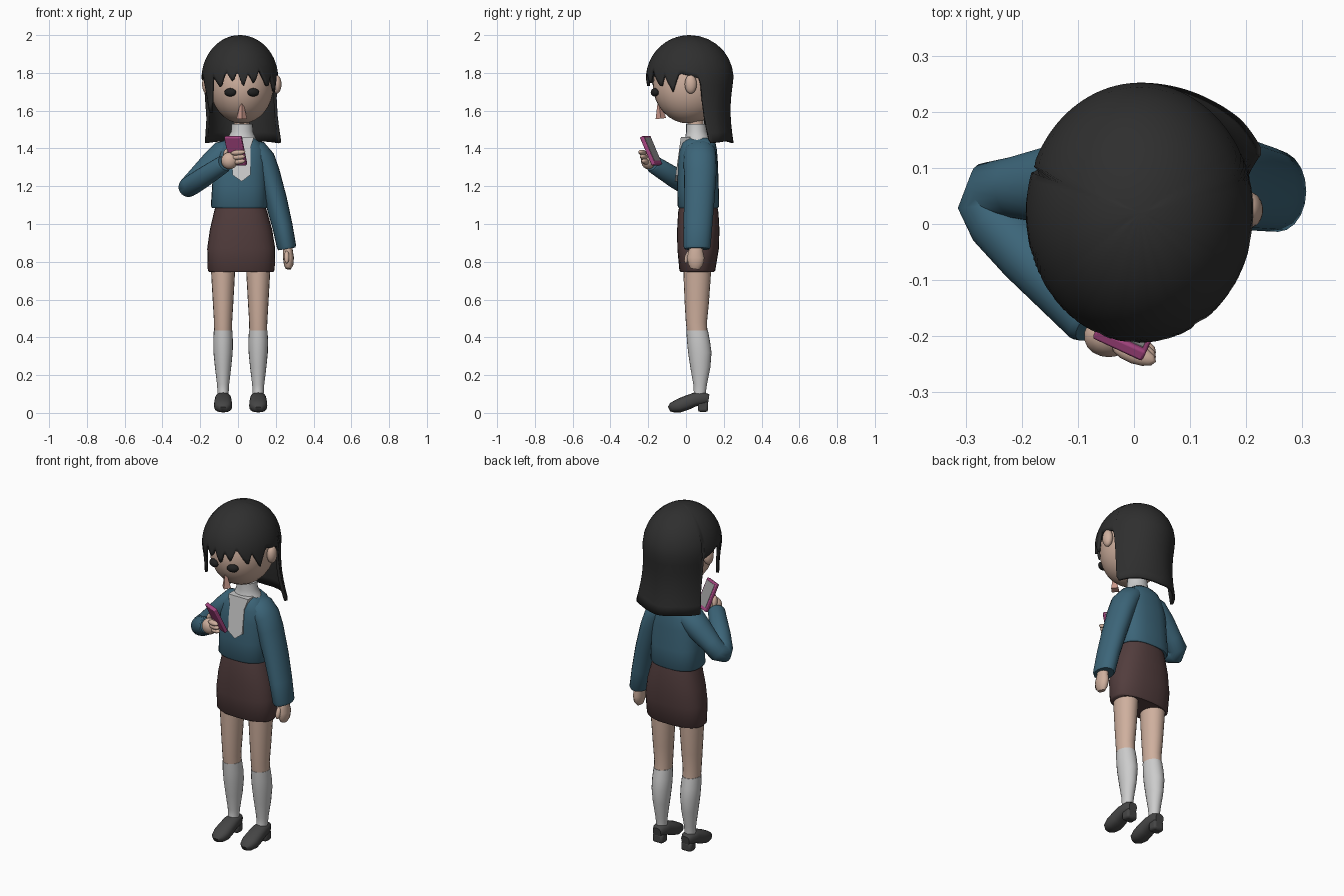
import bpy, bmesh, math
from mathutils import Vector


def mat(name, rgb):
    m = bpy.data.materials.new(name)
    m.diffuse_color = (*rgb, 1)
    return m


SKIN = mat("skin", (0.62, 0.43, 0.34))
HAIR = mat("hair", (0.028, 0.028, 0.028))
BLUE = mat("jacket_blue", (0.045, 0.13, 0.19))
BROWN = mat("skirt_brown", (0.085, 0.047, 0.047))
WHITE = mat("white_cloth", (0.68, 0.68, 0.68))
DARK = mat("shoe_dark", (0.06, 0.06, 0.06))
BLACK = mat("eye_black", (0.015, 0.015, 0.015))
PINK = mat("phone_pink", (0.38, 0.06, 0.22))
GREY = mat("screen_grey", (0.3, 0.3, 0.3))
NOSE = mat("nose_pink", (0.62, 0.33, 0.27))


def finish(ob, m, angle=50):
    ob.data.materials.append(m)
    bpy.ops.object.select_all(action='DESELECT')
    ob.select_set(True)
    bpy.context.view_layer.objects.active = ob
    bpy.ops.object.shade_smooth_by_angle(angle=math.radians(angle))
    return ob


def from_bm(name, bm, m, angle=50):
    bmesh.ops.recalc_face_normals(bm, faces=bm.faces)
    me = bpy.data.meshes.new(name)
    bm.to_mesh(me)
    bm.free()
    ob = bpy.data.objects.new(name, me)
    bpy.context.collection.objects.link(ob)
    return finish(ob, m, angle)


def loft(name, m, rings, n=20, p=2.0, flat=False):
    """Skin superellipse rings (x, y, z, a, b) along a path."""
    bm = bmesh.new()
    pts = [Vector(r[:3]) for r in rings]
    u, loops = Vector((1, 0, 0)), []
    for i, r in enumerate(rings):
        t = (pts[min(i + 1, len(pts) - 1)] - pts[max(i - 1, 0)]).normalized()
        if flat:
            t = Vector((0, 0, 1))
        u = (u - u.dot(t) * t).normalized()
        v = t.cross(u)
        loop = []
        for k in range(n):
            c, s = math.cos(2 * math.pi * k / n), math.sin(2 * math.pi * k / n)
            e = 2 / p
            loop.append(bm.verts.new(pts[i] + u * r[3] * math.copysign(abs(c) ** e, c)
                                     + v * r[4] * math.copysign(abs(s) ** e, s)))
        loops.append(loop)
    for a, b in zip(loops, loops[1:]):
        for k in range(n):
            bm.faces.new((a[k], a[(k + 1) % n], b[(k + 1) % n], b[k]))
    bm.faces.new(loops[0])
    bm.faces.new(loops[-1])
    return from_bm(name, bm, m)


def ball(name, m, loc, size, rot=(0, 0, 0), seg=24):
    bpy.ops.mesh.primitive_uv_sphere_add(segments=seg, ring_count=seg // 2, location=loc, rotation=rot)
    ob = bpy.context.object
    ob.name, ob.scale = name, size
    return finish(ob, m)


def box(name, m, loc, size, rot=(0, 0, 0), bevel=0.004):
    bpy.ops.mesh.primitive_cube_add(size=1, location=loc, rotation=rot)
    ob = bpy.context.object
    ob.name, ob.scale = name, size
    bpy.ops.object.transform_apply(location=False, rotation=False)
    b = ob.modifiers.new("bevel", 'BEVEL')
    b.width, b.segments = bevel, 2
    return finish(ob, m)


# Head, ears, eyes, nose
ball("head", SKIN, (0.02, 0.015, 1.735), (0.17, 0.19, 0.203), seg=32)
for s, side in ((-1, "left"), (1, "right")):
    ball(side + "_ear", SKIN, (0.02 + s * 0.185, 0.025, 1.74), (0.025, 0.032, 0.05))
    ball(side + "_eye", BLACK, (0.02 + s * 0.061, -0.165, 1.697), (0.032, 0.02, 0.022), (0, 0, s * 0.35))
bpy.ops.mesh.primitive_cone_add(vertices=4, radius1=0.028, radius2=0, depth=0.115,
                                location=(0.02, -0.14, 1.615), rotation=(0.12, 0, 0))
bpy.context.object.name = "nose"
finish(bpy.context.object, NOSE, 20)

# Hair: dome whose hem height follows the angle around the head (0 = front)
HEM = [(-180, 1.43), (-150, 1.44), (-113, 1.43), (-108, 1.75), (-80, 1.79), (-72, 1.76), (-58, 1.57),
       (-46, 1.79), (-32, 1.72), (-22, 1.81), (-11, 1.75), (-4, 1.81), (5, 1.72), (13, 1.80),
       (22, 1.74), (31, 1.82), (47, 1.72), (54, 1.79), (66, 1.70), (76, 1.80), (104, 1.77),
       (110, 1.60), (118, 1.43), (150, 1.44), (180, 1.43)]


def hem(a):
    for (a0, z0), (a1, z1) in zip(HEM, HEM[1:]):
        if a0 <= a <= a1:
            return z0 + (z1 - z0) * (a - a0) / (a1 - a0)


bm = bmesh.new()
COLS, ROWS, CZ, RZ = 120, 14, 1.77, 0.23
top = bm.verts.new((0.012, 0.02, CZ + RZ))
cols = []
for k in range(COLS):
    deg = -180 + 360 * k / COLS
    a, zb = math.radians(deg), hem(deg)
    tmax = math.acos((zb - CZ) / RZ) if zb > CZ else math.pi / 2 + (CZ - zb) / RZ
    col = []
    for i in range(1, ROWS + 1):
        t = tmax * i / ROWS
        d = max(0, t - math.pi / 2) * RZ
        r = math.sin(min(t, math.pi / 2)) * (1 - 0.07 * math.sin(math.pi * min(d / 0.34, 1)))
        x = 0.01 + 0.203 * r * math.sin(a)
        if x > 0:
            x += 0.12 * d * min(1, x / 0.15)
        z = CZ + RZ * math.cos(t) if d == 0 else CZ - d
        col.append(bm.verts.new((x, 0.02 - 0.232 * r * math.cos(a), z)))
    cols.append(col)
for k in range(COLS):
    a, b = cols[k], cols[(k + 1) % COLS]
    bm.faces.new((top, a[0], b[0]))
    for i in range(ROWS - 1):
        bm.faces.new((a[i], a[i + 1], b[i + 1], b[i]))
hair = from_bm("hair", bm, HAIR)
sol = hair.modifiers.new("thickness", 'SOLIDIFY')
sol.thickness, sol.offset = 0.015, -1

# Neck, collar and pointed bib
loft("neck", SKIN, [(0.02, 0.055, 1.45, 0.04, 0.04), (0.02, 0.05, 1.6, 0.04, 0.04)])
loft("collar", WHITE, [(0.02, 0.06, 1.41, 0.1, 0.085), (0.02, 0.06, 1.46, 0.072, 0.064),
                       (0.022, 0.055, 1.49, 0.058, 0.054), (0.022, 0.053, 1.53, 0.056, 0.052)], flat=True)
bm = bmesh.new()
outline = [(-0.045, 1.46), (0.085, 1.46), (0.065, 1.4), (0.065, 1.26), (0.02, 1.225), (-0.03, 1.26), (-0.03, 1.4)]
face = bm.faces.new([bm.verts.new((x, -0.06 + (z - 1.225) * 0.14, z)) for x, z in outline])
ext = bmesh.ops.extrude_face_region(bm, geom=[face])
bmesh.ops.translate(bm, vec=(0, 0.05, 0), verts=[v for v in ext["geom"] if isinstance(v, bmesh.types.BMVert)])
from_bm("bib", bm, WHITE, 30)

# Jacket body and sleeves
loft("jacket", BLUE, [(0.006, 0.066, 1.085, 0.143, 0.104), (0.006, 0.066, 1.095, 0.15, 0.11),
                      (0.008, 0.063, 1.2, 0.145, 0.11), (0.012, 0.062, 1.32, 0.142, 0.107),
                      (0.018, 0.064, 1.39, 0.128, 0.1), (0.02, 0.066, 1.43, 0.1, 0.09),
                      (0.02, 0.066, 1.455, 0.068, 0.07)], n=28, p=2.6, flat=True)
loft("hanging_sleeve", BLUE, [(0.05, 0.072, 1.41, 0.045, 0.07), (0.095, 0.072, 1.385, 0.064, 0.085),
                              (0.13, 0.074, 1.34, 0.068, 0.088), (0.158, 0.075, 1.27, 0.064, 0.086),
                              (0.2, 0.07, 1.13, 0.059, 0.081), (0.235, 0.063, 0.99, 0.054, 0.076),
                              (0.257, 0.058, 0.88, 0.051, 0.072), (0.259, 0.058, 0.868, 0.045, 0.066)])
loft("raised_sleeve", BLUE, [(-0.02, 0.07, 1.405, 0.05, 0.07), (-0.075, 0.07, 1.375, 0.07, 0.08),
                             (-0.14, 0.07, 1.315, 0.066, 0.072), (-0.21, 0.065, 1.25, 0.056, 0.056),
                             (-0.252, 0.06, 1.207, 0.053, 0.053), (-0.262, 0.035, 1.196, 0.053, 0.053),
                             (-0.245, 0.005, 1.206, 0.054, 0.054), (-0.19, -0.055, 1.242, 0.054, 0.054),
                             (-0.08, -0.17, 1.315, 0.047, 0.047), (-0.073, -0.177, 1.32, 0.04, 0.04)])

# Skirt
loft("skirt", BROWN, [(0.017, 0.06, 0.745, 0.168, 0.088), (0.017, 0.06, 0.755, 0.177, 0.095),
                      (0.017, 0.064, 0.87, 0.18, 0.11), (0.016, 0.065, 0.97, 0.165, 0.112),
                      (0.014, 0.065, 1.06, 0.142, 0.107), (0.012, 0.065, 1.1, 0.13, 0.1)], n=28, p=2.4, flat=True)

# Legs, socks and shoes
for s, side in ((-1, "left"), (1, "right")):
    x = 0.014 + s * 0.093
    loft(side + "_leg", SKIN, [(x, 0.06, 0.85, 0.068, 0.075), (x, 0.059, 0.72, 0.062, 0.072),
                               (x, 0.057, 0.58, 0.054, 0.064), (x, 0.055, 0.48, 0.048, 0.056),
                               (x, 0.06, 0.42, 0.047, 0.054)], flat=True)
    loft(side + "_sock", WHITE, [(x, 0.059, 0.437, 0.049, 0.057), (x, 0.066, 0.38, 0.052, 0.061),
                                 (x, 0.073, 0.32, 0.051, 0.062), (x, 0.076, 0.24, 0.043, 0.053),
                                 (x, 0.075, 0.15, 0.032, 0.036), (x, 0.073, 0.1, 0.029, 0.031),
                                 (x, 0.065, 0.06, 0.03, 0.04)], flat=True)
    loft(side + "_shoe", DARK, [(x, -0.09, 0.02, 0.018, 0.014), (x, -0.075, 0.028, 0.038, 0.026),
                                (x, -0.04, 0.037, 0.048, 0.036), (x, 0.0, 0.052, 0.047, 0.038),
                                (x, 0.05, 0.072, 0.043, 0.036), (x, 0.095, 0.076, 0.039, 0.034),
                                (x, 0.12, 0.072, 0.026, 0.026)], p=2.5)
    box(side + "_heel", DARK, (x, 0.09, 0.033), (0.065, 0.055, 0.055), bevel=0.012)

# Hanging hand
loft("hanging_hand", SKIN, [(0.26, 0.055, 0.9, 0.026, 0.035), (0.264, 0.052, 0.86, 0.026, 0.038),
                            (0.267, 0.052, 0.82, 0.029, 0.047), (0.268, 0.05, 0.785, 0.025, 0.04),
                            (0.266, 0.047, 0.763, 0.015, 0.025)], n=14)
ball("hanging_thumb", SKIN, (0.258, 0.008, 0.825), (0.014, 0.015, 0.035), (-0.3, 0, 0), 14)

# Raised hand with curled fingers
ball("raised_hand", SKIN, (-0.045, -0.2, 1.335), (0.045, 0.038, 0.045), seg=18)
for i in range(3):
    ball("finger_%d" % i, SKIN, (0.0, -0.215 - 0.008 * i, 1.33 + 0.024 * i), (0.042, 0.018, 0.015), (0, -0.1, -0.35), 12)
ball("raised_thumb", SKIN, (-0.065, -0.175, 1.365), (0.014, 0.018, 0.035), (0.3, 0.1, 0), 12)

# Phone and its screen, tilted towards the face
rot = (math.radians(25), 0, math.radians(-25))
phone = box("phone", PINK, (-0.012, -0.185, 1.388), (0.098, 0.022, 0.165), rot, 0.005)
bpy.context.view_layer.update()
box("phone_screen", GREY, phone.matrix_world @ Vector((0, 0.0105, 0.004)), (0.08, 0.004, 0.135), rot, 0.001)
